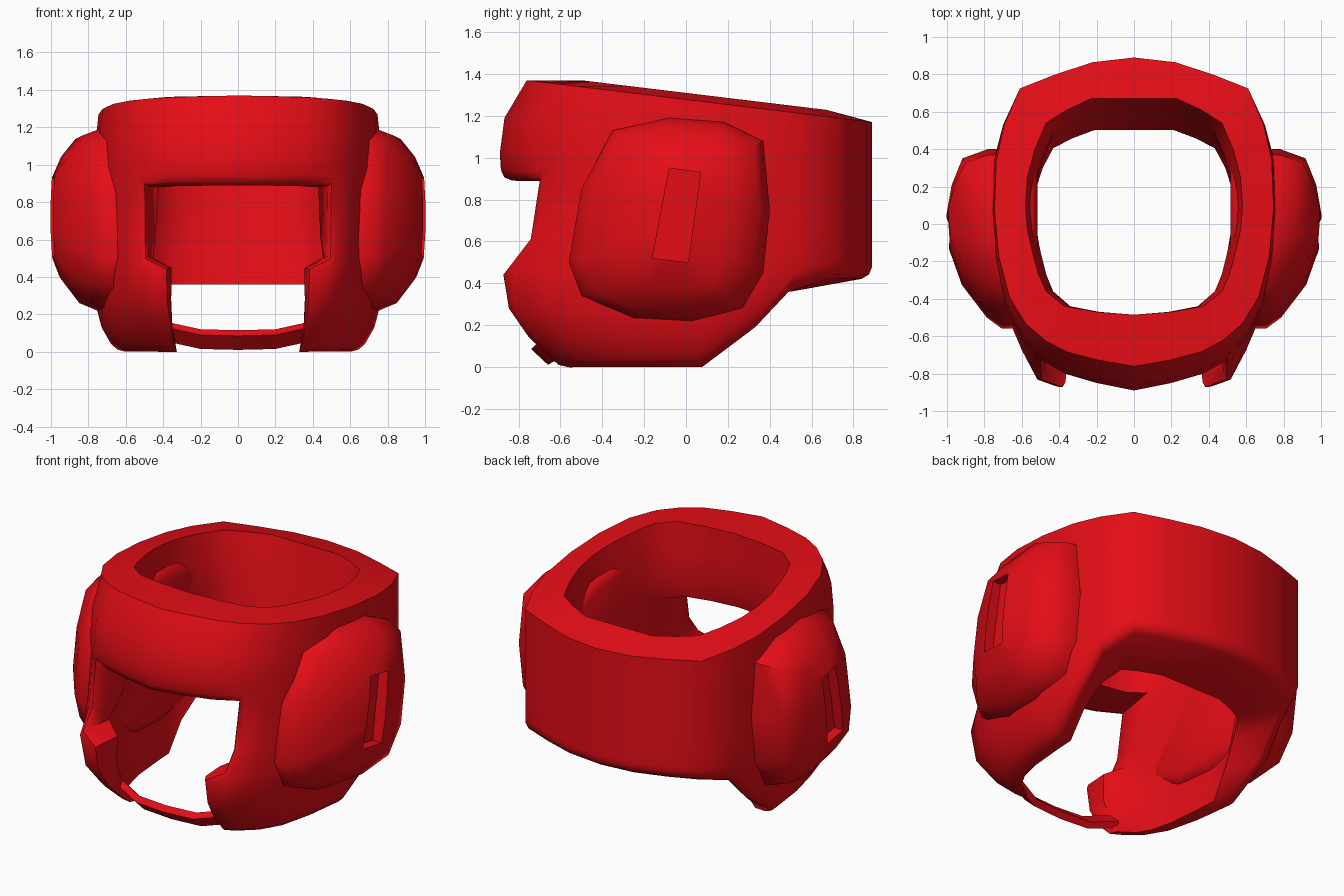
import bpy, bmesh, math

if "Cube" in bpy.data.objects:
    bpy.data.objects.remove(bpy.data.objects["Cube"])

red = bpy.data.materials.new("red_leather")
red.diffuse_color = (0.78, 0.004, 0.008, 1)
red.use_nodes = True
red.node_tree.nodes["Principled BSDF"].inputs["Base Color"].default_value = red.diffuse_color


def finish(name, bm, angle=45):
    bmesh.ops.recalc_face_normals(bm, faces=bm.faces)
    me = bpy.data.meshes.new(name)
    bm.to_mesh(me)
    bm.free()
    ob = bpy.data.objects.new(name, me)
    bpy.context.collection.objects.link(ob)
    me.materials.append(red)
    bpy.ops.object.select_all(action='DESELECT')
    ob.select_set(True)
    bpy.context.view_layer.objects.active = ob
    bpy.ops.object.shade_smooth_by_angle(angle=math.radians(angle))
    return ob


def loft(bm, rings):
    # closed tube through equally sized rings, capped at both ends
    vs = [[bm.verts.new(p) for p in ring] for ring in rings]
    n = len(vs[0])
    for a, b in zip(vs, vs[1:]):
        for i in range(n):
            bm.faces.new((a[i], a[(i + 1) % n], b[(i + 1) % n], b[i]))
    bm.faces.new(vs[0])
    bm.faces.new(vs[-1])


def clamp(v):
    return max(0.0, min(1.0, v))


# Padded shell: half plan from front to back (outer x, y, inner x, y, bottom z)
COLS = [(0, -.89, 0, -.485, 0), (.2, -.85, .2, -.47, 0), (.37, -.80, .37, -.44, 0),
        (.49, -.73, .47, -.36, 0), (.6, -.61, .51, -.27, 0), (.69, -.43, .54, -.16, 0),
        (.75, -.18, .57, -.03, 0), (.77, .08, .58, .1, 0), (.75, .34, .57, .25, .17),
        (.70, .53, .53, .4, .30), (.61, .725, .47, .54, .36), (.42, .80, .36, .61, .36),
        (.22, .865, .23, .67, .36), (0, .89, 0, .67, .36)]
# Height, outer side scale, outer front scale, inner side scale, cheek thinning
ROWS = [(0, .83, .78, .92, .6), (.14, .94, .97, .95, .6), (.28, .99, 1.08, .96, .6),
        (.45, 1, 1.12, .95, .55), (.62, 1, 1.05, .92, .45), (.89, 1, .99, .91, .1),
        (1.02, 1, 1, .92, 0), (1.19, .99, .975, .95, 0), (1.37, .965, .855, 1, 0)]
LAST = len(COLS) - 1
N = 2 * LAST
TOP = len(ROWS) - 1


def half(c):
    c %= N
    return c if c <= LAST else N - c


def shell_point(inner, c, r):
    k = half(c)
    xo, yo, xi, yi, zbot = COLS[k]
    z, xs, yf, ins, thin = ROWS[r]
    if k == 3 and r == 3:
        z += .06
    if k == 3 and r in (2, 3):
        yo -= .03
    x = xo * (xs + (1 - xs) * clamp(yo / .7))
    y = yo * (1 + (yf - 1) * clamp(-yo / .7))
    ztop = 1.37 - .2 * max(0, y + .76) / 1.65
    if inner:
        ztop = 1.37 - .14 * max(0, yi + .5) / 1.16
        if yi > 0:
            x, y = xi * ins, yi * (1 - .25 * (1 - z / 1.37))
        else:
            # cheeks are thinner than the forehead
            w = thin * clamp(-yi / .2)
            x, y = xi * ins + (x - xi * ins) * w * .3, yi + (y - yi) * w
    elif yo > .5:
        zbot += .07
    z = zbot + z / 1.37 * (ztop - zbot)
    return (x if c % N <= LAST else -x, y, z)


def kept(c, r):
    if not 0 <= r < TOP:
        return False
    m = min(half(c), half(c + 1))
    return not (m < 2 and r < 5) and not (m == 2 and r in (3, 4))


bm = bmesh.new()
verts = {}


def vert(inner, c, r):
    key = (inner, c % N, r)
    if key not in verts:
        verts[key] = bm.verts.new(shell_point(*key))
    return verts[key]


soft = []
for c in range(N):
    for r in range(TOP):
        if not kept(c, r):
            continue
        q = [(c, r), (c + 1, r), (c + 1, r + 1), (c, r + 1)]
        bm.faces.new([vert(0, *p) for p in q])
        bm.faces.new([vert(1, *p) for p in reversed(q)])
        around = [(c, r - 1), (c + 1, r), (c, r + 1), (c - 1, r)]
        for i, nb in enumerate(around):
            if kept(*nb):
                continue
            a, b = q[i], q[(i + 1) % 4]
            bm.faces.new((vert(0, *b), vert(0, *a), vert(1, *a), vert(1, *b)))
            if i != 2 or r != TOP - 1:
                soft.append((vert(0, *a), vert(0, *b)))
# Rounded padding along the face opening and lower rim
bmesh.ops.bevel(bm, geom=[bm.edges.get(e) for e in soft], offset=.08, segments=2,
                profile=.5, affect='EDGES', clamp_overlap=True)
finish("padded_shell", bm, 55)

# Ear pads: domed outline narrowing to a slanted recessed slot, also bulging inside
OUTLINE = [(-.35, 1.13), (-.08, 1.19), (.18, 1.17), (.37, 1.08), (.4, .75), (.37, .45),
           (.27, .28), (.03, .22), (-.25, .235), (-.5, .34), (-.56, .5), (-.5, .85)]
CORNERS = [(-.08, .95), (.07, .93), (.01, .5), (-.16, .52)]
SLOT = []
for i, a in enumerate(CORNERS):
    b = CORNERS[(i + 1) % 4]
    SLOT += [(a[0] + (b[0] - a[0]) * t / 3, a[1] + (b[1] - a[1]) * t / 3) for t in range(3)]


def pad_ring(t, x, tilt, curve):
    ring = []
    for a, b in zip(OUTLINE, SLOT):
        y, z = (a[j] + (b[j] - a[j]) * t for j in (0, 1))
        ring.append((x + tilt * y - curve * (z - .7) ** 2, y, z))
    return ring


for side, label in ((1, "right"), (-1, "left")):
    bm = bmesh.new()
    rings = [pad_ring(.25, .515, 0, 0), pad_ring(.06, .545, 0, 0), pad_ring(0, .63, .02, 0),
             pad_ring(0, .75, .08, 0), pad_ring(.14, .865, .15, .1),
             pad_ring(.55, .955, .1, .15), pad_ring(1, 1.0, .08, .2), pad_ring(1, .93, .05, 0)]
    loft(bm, [[(side * x, y, z) for x, y, z in ring] for ring in rings])
    finish("ear_pad_" + label, bm, 50)

# Chin strap: thin tilted band between the cheeks
SECTION = [(-.74, .085), (-.71, .115), (-.63, .04), (-.66, .01)]
bm = bmesh.new()
loft(bm, [[(x, y + dy, z + dz) for y, z in SECTION] for x, dy, dz in
          ((-.36, .07, .04), (-.2, .01, .005), (0, 0, 0), (.2, .01, .005), (.36, .07, .04))])
finish("chin_strap", bm, 30)
